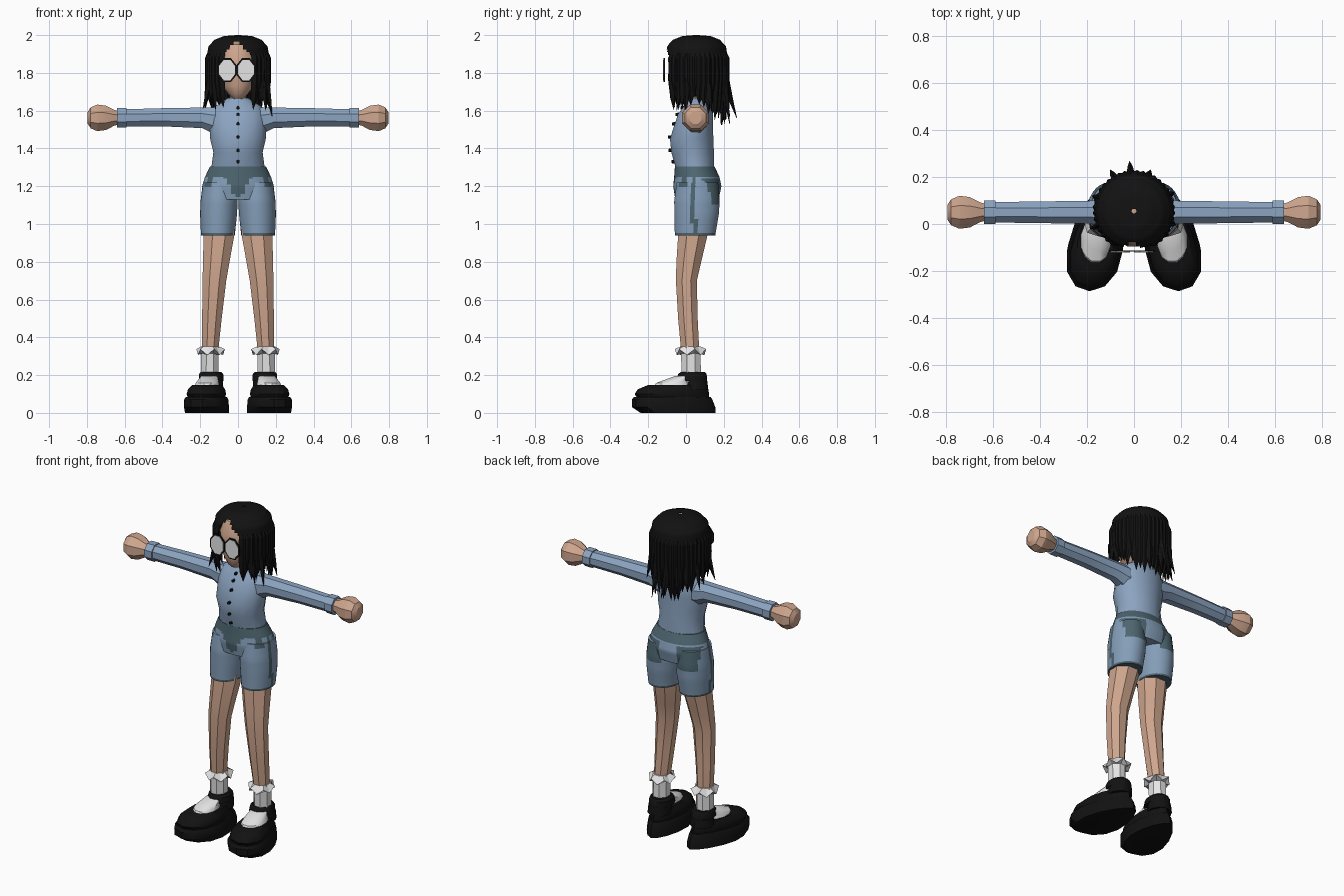
import bpy, bmesh, math, random
from mathutils import Vector as V

random.seed(4)
cube = bpy.data.objects.get("Cube")
if cube:
    bpy.data.objects.remove(cube)


def material(name, r, g, b):
    m = bpy.data.materials.new(name)
    m.use_nodes = True
    m.diffuse_color = (r, g, b, 1)
    node = m.node_tree.nodes["Principled BSDF"]
    node.inputs["Base Color"].default_value = (r, g, b, 1)
    node.inputs["Roughness"].default_value = 0.9
    return m


SKIN = material("skin", .62, .38, .27)
SHIRT = material("shirt blue", .26, .37, .53)
DENIM = material("light denim", .23, .34, .48)
DARK = material("dark denim", .075, .13, .16)
WHITE = material("white", .78, .78, .78)
BLACK = material("black", .006, .006, .006)


# Ring helpers: each ring is a centre and two half axes
def ring_z(z, x, y, rx, ry):
    return V((x, y, z)), V((rx, 0, 0)), V((0, ry, 0))


def ring_x(x, y, z, ry, rz):
    return V((x, y, z)), V((0, ry, 0)), V((0, 0, rz))


def ring_y(y, x, z, rx, rz):
    return V((x, y, z)), V((rx, 0, 0)), V((0, 0, rz))


def loft(name, rings, mats, n=8, side=1, sub=1, caps=True, turn=.5,
         shape=None, rule=None, cut=None, angle=35):
    """Skin a stack of rings; side=-1 mirrors the part in x."""
    full = []
    for a, b in zip(rings, rings[1:]):
        full += [tuple(p.lerp(q, k / sub) for p, q in zip(a, b)) for k in range(sub)]
    full.append(rings[-1])
    bm = bmesh.new()
    rows = []
    for r, (c, u, v) in enumerate(full):
        row = []
        for i in range(n):
            t = 2 * math.pi * (i + turn) / n
            p = c + u * math.cos(t) + v * math.sin(t)
            if shape:
                p = shape(p, c, i, r, t)
            row.append(bm.verts.new((p.x * side, p.y, p.z)))
        rows.append(row)
    for a, b in zip(rows, rows[1:]):
        for i in range(n):
            j = (i + 1) % n
            bm.faces.new((a[i], a[j], b[j], b[i]))
    if caps:
        bm.faces.new(rows[0])
        bm.faces.new(rows[-1])
    bmesh.ops.recalc_face_normals(bm, faces=bm.faces)
    for f in list(bm.faces):
        c = f.calc_center_median()
        if rule:
            f.material_index = rule(c)
        if cut and cut(c):
            bm.faces.remove(f)
    me = bpy.data.meshes.new(name)
    bm.to_mesh(me)
    bm.free()
    ob = bpy.data.objects.new(name, me)
    bpy.context.collection.objects.link(ob)
    for m in mats:
        me.materials.append(m)
    bpy.ops.object.select_all(action='DESELECT')
    ob.select_set(True)
    bpy.context.view_layer.objects.active = ob
    bpy.ops.object.shade_smooth_by_angle(angle=math.radians(angle))
    return ob


# Head, neck and shirt body
loft("head", [ring_z(z, 0, y, rx, ry) for z, y, rx, ry in (
    (1.665, -.01, .03, .04), (1.69, 0, .055, .075), (1.73, .015, .085, .1),
    (1.8, .03, .105, .125), (1.88, .04, .115, .14), (1.95, .05, .095, .115),
    (1.98, .05, .04, .05))], [SKIN], n=12)
loft("neck", [ring_z(1.6, 0, .055, .05, .045), ring_z(1.72, 0, .05, .045, .045)], [SKIN])
loft("shirt", [ring_z(z, 0, y, rx, ry) for z, y, rx, ry in (
    (1.29, .048, .145, .103), (1.38, .035, .133, .115), (1.45, .03, .15, .117),
    (1.52, .04, .152, .105), (1.58, .05, .15, .095), (1.62, .06, .13, .075),
    (1.65, .06, .08, .058), (1.667, .058, .055, .047))], [SHIRT], n=16, angle=50)
for k, (z, y) in enumerate(((1.33, -.068), (1.39, -.083), (1.46, -.086),
                            (1.53, -.064), (1.58, -.045), (1.615, -.02))):
    loft(f"button_{k + 1}", [ring_y(y - .01, 0, z, .008, .008),
                             ring_y(y + .012, 0, z, .01, .01)], [BLACK], n=6)


# Shorts: dark waist, front wedge, back pockets and hem
def denim(c):
    x, y, z = abs(c.x), c.y, c.z
    waist = z > 1.25
    wedge = y < .04 and z > 1.15 and x < .02 + (z - 1.15) * .5
    front_pocket = y < .0 and z > 1.19 and x > .135
    back_pocket = y > .08 and 1.1 < z < 1.24 and .06 < x < .175
    seam = .03 < y < .055 and x > .15
    return int(waist or wedge or front_pocket or back_pocket or seam or z < .952)


loft("shorts_hips", [ring_z(z, 0, y, rx, ry) for z, y, rx, ry in (
    (1.305, .046, .148, .105), (1.25, .057, .175, .12), (1.2, .06, .19, .128),
    (1.13, .058, .187, .115))], [DENIM, DARK], n=48, sub=5, rule=denim)


def shoe_shape(p, c, i, r, t):
    """Broad toe, narrow heel, toes turned out."""
    p.x = c.x + (p.x - c.x) * (1 - .32 * math.sin(t)) - .13 * (p.y + .06)
    return p


def ruffle_shape(p, c, i, r, t):
    if r == 1 and i % 2:
        p = c + (p - c) * .88 - V((0, 0, .032))
    return p


for side, tag in ((1, "left"), (-1, "right")):
    # Arms
    loft(f"{tag}_sleeve", [ring_x(x, .05, z, ry, rz) for x, z, ry, rz in (
        (.08, 1.545, .065, .08), (.14, 1.55, .062, .072), (.19, 1.562, .053, .059),
        (.4, 1.565, .05, .052), (.6, 1.562, .047, .049))], [SHIRT], n=8, side=side)
    loft(f"{tag}_cuff", [ring_x(.59, .05, 1.562, .055, .055),
                         ring_x(.64, .05, 1.562, .055, .055)], [SHIRT], side=side)
    loft(f"{tag}_hand", [ring_x(x, .05, 1.562, r, r) for x, r in (
        (.62, .036), (.655, .045), (.7, .07), (.745, .076), (.78, .06), (.796, .034))],
        [SKIN], side=side, angle=25)

    # Legs
    loft(f"{tag}_shorts_leg", [ring_z(z, x, y, rx, ry) for z, x, y, rx, ry in (
        (1.22, .098, .06, .088, .11), (1.12, .1, .058, .099, .121),
        (1.05, .103, .056, .098, .118), (.955, .106, .049, .091, .109),
        (.94, .106, .048, .09, .108))], [DENIM, DARK], n=32, side=side, sub=4, rule=denim)
    loft(f"{tag}_leg", [ring_z(z, x, y, rx, ry) for z, x, y, rx, ry in (
        (1.0, .1, .045, .088, .088), (.94, .101, .036, .088, .084),
        (.8, .115, .015, .076, .071), (.7, .125, .002, .068, .06),
        (.5, .138, .01, .056, .056), (.33, .147, .022, .046, .052))],
        [SKIN], side=side)

    # Sock, frill and instep
    loft(f"{tag}_sock", [ring_z(.14, .15, .03, .05, .055), ring_z(.35, .148, .024, .05, .056)],
         [WHITE], side=side)
    loft(f"{tag}_sock_frill", [ring_z(.352, .148, .024, .048, .054),
                               ring_z(.338, .145, .024, .078, .086),
                               ring_z(.315, .148, .024, .05, .056)],
         [WHITE], n=12, side=side, shape=ruffle_shape, angle=10)
    loft(f"{tag}_instep", [ring_z(z, x, y, rx, ry) for z, x, y, rx, ry in (
        (.13, .165, -.075, .068, .105), (.158, .163, -.07, .064, .092),
        (.175, .158, -.045, .055, .07), (.195, .152, -.01, .045, .05))],
        [WHITE], n=12, side=side)

    # Shoe: chunky sole, upper, heel counter and strap
    def shoe(part, table):
        loft(f"{tag}_shoe_{part}", [
            ring_z(z, .16, (f + b) / 2, rx, (b - f) / 2) for z, f, b, rx in table],
            [BLACK], n=14, side=side, shape=shoe_shape)
    shoe("sole", ((0, -.24, .155, .112), (.03, -.285, .155, .114),
                  (.07, -.287, .14, .112), (.085, -.275, .13, .104)))
    shoe("upper", ((.08, -.26, .12, .094), (.1, -.272, .122, .1),
                   (.125, -.255, .118, .094), (.148, -.2, .115, .075)))
    loft(f"{tag}_shoe_counter", [ring_z(.12, .145, .045, .07, .075),
                                 ring_z(.17, .143, .05, .066, .065)],
         [BLACK], n=12, side=side)
    loft(f"{tag}_shoe_strap", [ring_z(.17, .142, .03, .068, .085),
                               ring_z(.205, .142, .034, .066, .078),
                               ring_z(.217, .144, .036, .056, .066)],
         [BLACK], n=12, side=side)

    # Glasses
    x = .05 * side - .008
    loft(f"{tag}_glasses_frame", [ring_y(-.112, x, 1.815, .054, .068),
                                  ring_y(-.118, x, 1.815, .054, .068)], [BLACK], n=8)
    loft(f"{tag}_lens", [ring_y(-.115, x, 1.815, .045, .059),
                         ring_y(-.121, x, 1.815, .045, .059)], [WHITE], n=8)


# Hair cap with a pointed opening over the face
def face_opening(c):
    return c.y < .03 and c.z < 1.965 and abs(c.x + .008) < min(.088, (1.97 - c.z) * 1.1)


loft("hair_cap", [ring_z(z, 0, .055, r, r) for z, r in (
    (1.7, .15), (1.78, .158), (1.88, .166), (1.94, .157), (1.975, .125),
    (1.995, .075), (2.0, .01))], [BLACK], n=56, sub=4, caps=False, cut=face_opening)


# Hanging locks, longest at the back
def lock(name, a, end, flare, width):
    out = V((math.sin(a), math.cos(a), 0))
    across = V((math.cos(a), -math.sin(a), 0))
    rings = []
    for z, r, w in ((1.955, .135, .4), (1.88, .162, .9), (1.76, .162, 1),
                    (.4 * 1.76 + .6 * end, (.162 + flare) / 2, .75), (end, flare, .03)):
        c = V((0, .055, z)) + out * r
        rings.append((c, across * width * w, out * .014 * max(w, .1)))
    loft(name, rings, [BLACK], n=4, turn=0, angle=20)


count = 34
for k in range(count):
    deg = -146 + 292 * k / (count - 1)
    back = max(0, 1 - abs(deg) / 75)
    end = 1.64 - .11 * min(1, back * 1.6) + random.uniform(-.04, .03)
    lock(f"hair_lock_{k + 1}", math.radians(deg), end,
         random.uniform(.135, .175), .027)
# Loose wisps
for k, (deg, end, flare) in enumerate(((-112, 1.61, .2), (108, 1.57, .19), (-5, 1.56, .215),
                                       (22, 1.53, .19), (-30, 1.57, .205), (-70, 1.6, .19),
                                       (65, 1.59, .19), (125, 1.6, .18))):
    lock(f"hair_wisp_{k + 1}", math.radians(deg), end, flare, .016)
